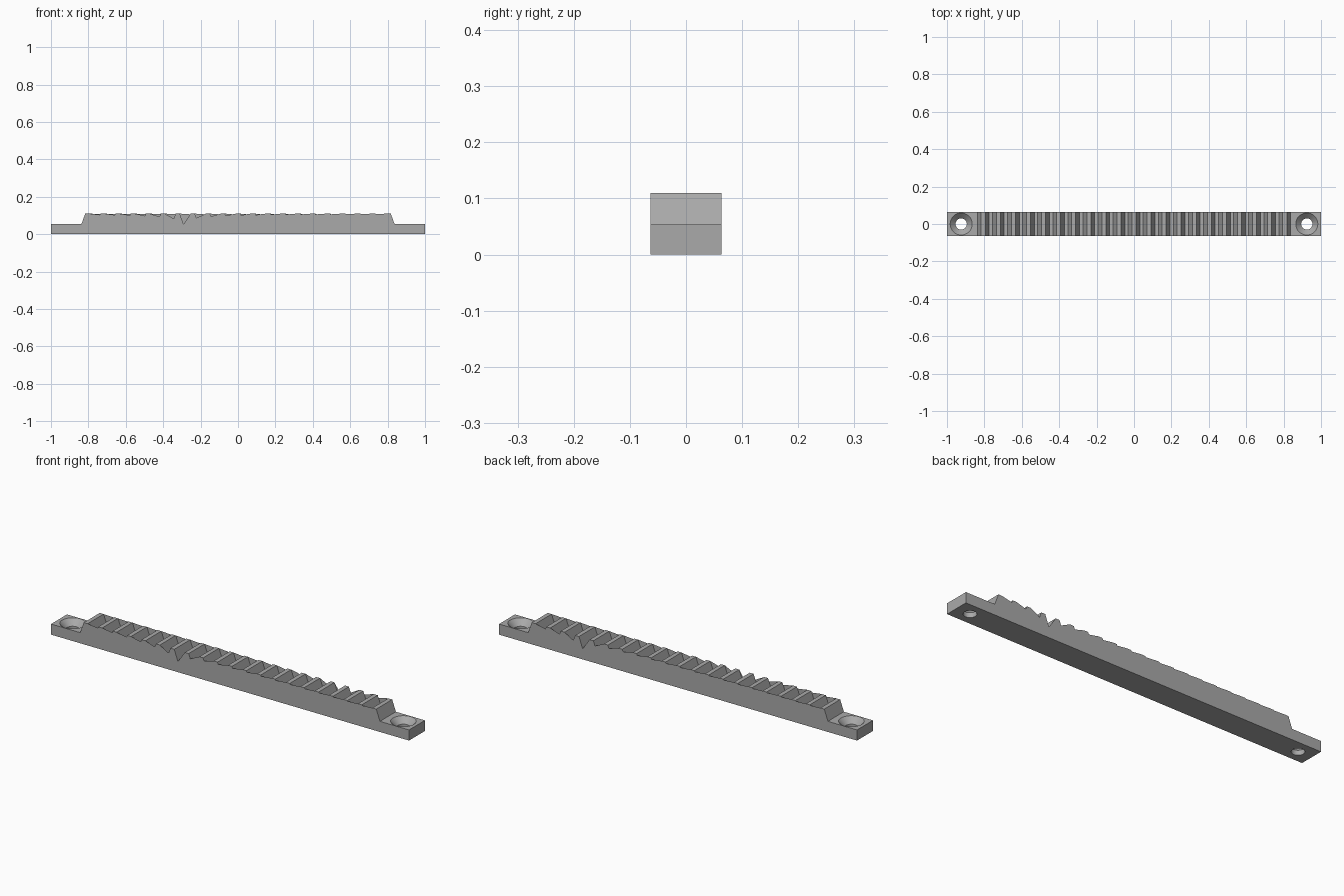
import bpy, bmesh
from math import pi, tan, radians, cos, sin

if "Cube" in bpy.data.objects:
    bpy.data.objects.remove(bpy.data.objects["Cube"])

# Rack proportions (standard 20 degree gear rack)
TEETH = 21
PITCH = 0.0806
M = PITCH / pi
HALF_Y = 0.0635
TOP = 0.110
ROOT = TOP - 2.2 * M
TIP_W = PITCH / 4 - M * tan(radians(20))
ROOT_W = PITCH / 4 + 1.2 * M * tan(radians(20))
END = (TEETH - 1) / 2 * PITCH + ROOT_W      # where the teeth stop
HOLE_X, HOLE_R, SINK_R, SEG = 0.924, 0.030, 0.059, 32

bm = bmesh.new()

# Closed outline in x/z: teeth left to right, then back along the base
outline = [(-1, ROOT)]
for i in range(TEETH):
    c = (i - (TEETH - 1) / 2) * PITCH
    outline += [(c - ROOT_W, ROOT), (c - TIP_W, TOP), (c + TIP_W, TOP), (c + ROOT_W, ROOT)]
outline += [(1, ROOT), (1, 0), (END, 0), (-END, 0), (-1, 0)]
N = len(outline)

# Tooth flanks, tips, valleys, base and end walls (hole panels are left open)
sides = {s: [bm.verts.new((x, s * HALF_Y, z)) for x, z in outline] for s in (-1, 1)}
for i in range(N):
    j = (i + 1) % N
    if END < abs(outline[i][0] + outline[j][0]) / 2 < 0.999:
        continue
    bm.faces.new((sides[-1][i], sides[-1][j], sides[1][j], sides[1][i]))


def side_web(s, gap):
    """Side wall fanned from one valley corner, webbing the tooth gaps."""
    right = s > 0
    hub = 4 * gap + (5 if right else 4)
    ring = sides[s]
    for i in range(N):
        j = (i + 1) % N
        if hub in (i, j):
            continue
        a, b, c = ring[hub].co, ring[i].co, ring[j].co
        n = (b - a).cross(c - a)
        if n.length < 1e-6:
            continue
        order = (hub, i, j) if n.y * s > 0 else (hub, j, i)
        bm.faces.new([ring[k] for k in order])


side_web(-1, 6)
side_web(1, 16)


def hole_panel(side):
    """Mounting tab: top panel, countersink, bore and bottom panel as rings."""
    cx = side * HOLE_X
    lo, hi = sorted((side * END, side * 1.0))

    def ring(r, z):
        pts = []
        for k in range(SEG):
            c, s = cos(2 * pi * k / SEG), sin(2 * pi * k / SEG)
            if r is None:
                m = max(abs(c), abs(s))
                x = c / m * ((hi - cx) if c > 0 else (cx - lo))
                pts.append(bm.verts.new((cx + x, s / m * HALF_Y, z)))
            else:
                pts.append(bm.verts.new((cx + r * c, r * s, z)))
        return pts

    rings = [ring(None, ROOT), ring(SINK_R, ROOT),
             ring(HOLE_R, ROOT - (SINK_R - HOLE_R)), ring(HOLE_R, 0), ring(None, 0)]
    for a, b in zip(rings, rings[1:]):
        for k in range(SEG):
            j = (k + 1) % SEG
            bm.faces.new((a[k], a[j], b[j], b[k]))


hole_panel(-1)
hole_panel(1)

mesh = bpy.data.meshes.new("gear_rack")
bm.to_mesh(mesh)
bm.free()

# Dark steel
steel = bpy.data.materials.new("dark_steel")
steel.diffuse_color = (0.4, 0.4, 0.4, 1)
steel.use_nodes = True
steel.node_tree.nodes["Principled BSDF"].inputs["Base Color"].default_value = steel.diffuse_color
mesh.materials.append(steel)

rack = bpy.data.objects.new("gear_rack", mesh)
bpy.context.collection.objects.link(rack)
bpy.context.view_layer.objects.active = rack
rack.select_set(True)
bpy.ops.object.shade_smooth_by_angle(angle=radians(19))
